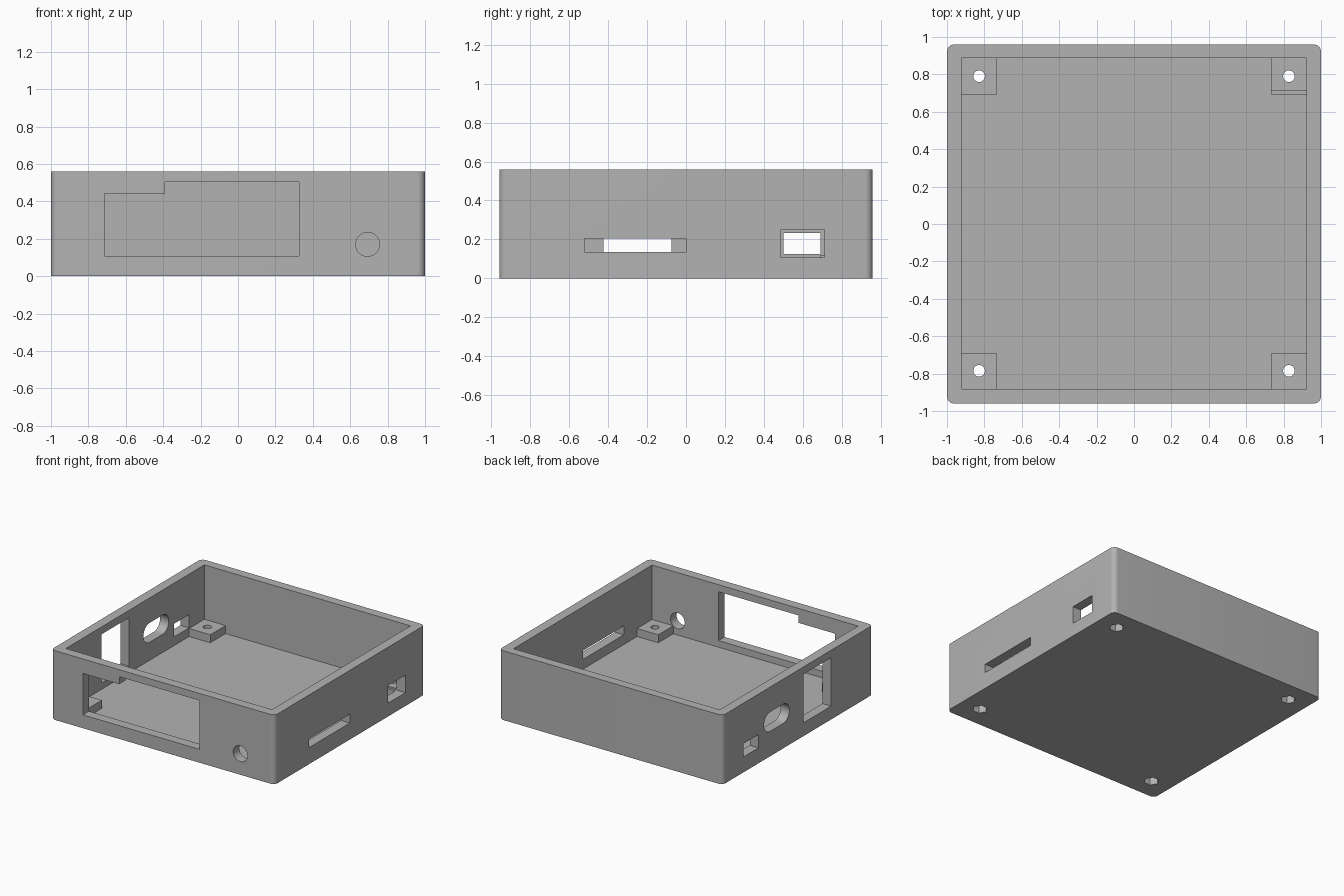
import bpy, bmesh, math
from mathutils import Vector

cube = bpy.data.objects.get("Cube")
if cube:
    bpy.data.objects.remove(cube, do_unlink=True)

grey = bpy.data.materials.new("plain grey")
grey.use_nodes = True
grey.diffuse_color = (0.45, 0.45, 0.45, 1)
grey.node_tree.nodes["Principled BSDF"].inputs["Base Color"].default_value = (0.45, 0.45, 0.45, 1)


def prism(name, profile, axis, low, high):
    """Extrude a 2D profile from low to high along an axis (profile uses the other two axes in order)."""
    def place(p, d):
        c = list(p)
        c.insert("xyz".index(axis), d)
        return Vector(c)
    bm = bmesh.new()
    face = bm.faces.new([bm.verts.new(place(p, low)) for p in profile])
    new = bmesh.ops.extrude_face_region(bm, geom=[face])["geom"]
    shift = place((0, 0), high - low)
    bmesh.ops.translate(bm, vec=shift, verts=[v for v in new if isinstance(v, bmesh.types.BMVert)])
    bmesh.ops.recalc_face_normals(bm, faces=bm.faces)
    mesh = bpy.data.meshes.new(name)
    bm.to_mesh(mesh)
    bm.free()
    mesh.materials.append(grey)
    obj = bpy.data.objects.new(name, mesh)
    bpy.context.collection.objects.link(obj)
    return obj


def rect(a0, a1, b0, b1):
    return [(a0, b0), (a1, b0), (a1, b1), (a0, b1)]


def arc(cx, cy, r, start=0, sweep=360, n=32):
    count = n if sweep == 360 else n + 1
    angles = [math.radians(start + sweep * i / n) for i in range(count)]
    return [(cx + r * math.cos(a), cy + r * math.sin(a)) for a in angles]


def rounded(w, h, r, cx=0, cy=0, n=8):
    points = []
    for k, (sx, sy) in enumerate([(1, 1), (-1, 1), (-1, -1), (1, -1)]):
        points += arc(cx + sx * (w - r), cy + sy * (h - r), r, 90 * k, 90, n)
    return points


def combine(tool, operation="DIFFERENCE"):
    tool.hide_render = True
    mod = case.modifiers.new(tool.name, "BOOLEAN")
    mod.operation, mod.solver, mod.object = operation, "EXACT", tool
    bpy.context.view_layer.objects.active = case
    bpy.ops.object.modifier_apply(modifier=mod.name)
    bpy.data.objects.remove(tool, do_unlink=True)


# Open case with rounded vertical corners
HEIGHT, FLOOR, POST_TOP = 0.56, 0.055, 0.12
case = prism("open_case", rounded(1, 0.96, 0.04), "z", 0, HEIGHT)
combine(prism("cavity", rect(-0.922, 0.922, -0.883, 0.887), "z", FLOOR, HEIGHT + 0.1))

# Corner mounting posts, embedded in walls and floor
for sx in (-1, 1):
    for sy in (-1, 1):
        xs = sorted((sx * 0.732, sx * 0.95))
        ys = sorted((sy * 0.692, sy * 0.92))
        combine(prism("corner_post", rect(*xs, *ys), "z", 0.03, POST_TOP), "UNION")

# Screw holes with hexagonal nut pockets underneath
for sx in (-1, 1):
    for y in (-0.785, 0.79):
        combine(prism("screw_hole", arc(sx * 0.828, y, 0.031, n=24), "z", -0.1, 0.3))
        combine(prism("nut_pocket", arc(sx * 0.828, y, 0.056, n=6), "z", -0.1, 0.06))

# Front wall: stepped display window and round hole
window = [(-0.715, 0.108), (0.327, 0.108), (0.327, 0.503),
          (-0.39, 0.503), (-0.39, 0.443), (-0.715, 0.443)]
combine(prism("display_window", window, "y", -1.1, -0.86))
combine(prism("round_port", arc(0.693, 0.17, 0.064), "y", -1.1, -0.86))

# Left wall: long slot and square port, which also trims the post behind it
combine(prism("card_slot", rect(-0.522, 0, 0.134, 0.205), "x", 0.85, 1.1))
combine(prism("left_port", rect(0.488, 0.711, 0.108, 0.25), "x", 0.7, 1.1))

# Right wall: tall window, pill-shaped port and small port
combine(prism("tall_window", rect(-0.425, -0.075, 0.108, 0.5), "x", -1.1, -0.85))
combine(prism("pill_port", rounded(0.162, 0.078, 0.0779, 0.27, 0.28), "x", -1.1, -0.85))
combine(prism("small_port", rect(0.502, 0.692, 0.125, 0.232), "x", -1.1, -0.85))

# Smooth rounded corners and bores, sharp edges elsewhere
bpy.ops.object.select_all(action="DESELECT")
case.select_set(True)
bpy.context.view_layer.objects.active = case
bpy.ops.object.shade_smooth_by_angle(angle=math.radians(30))
